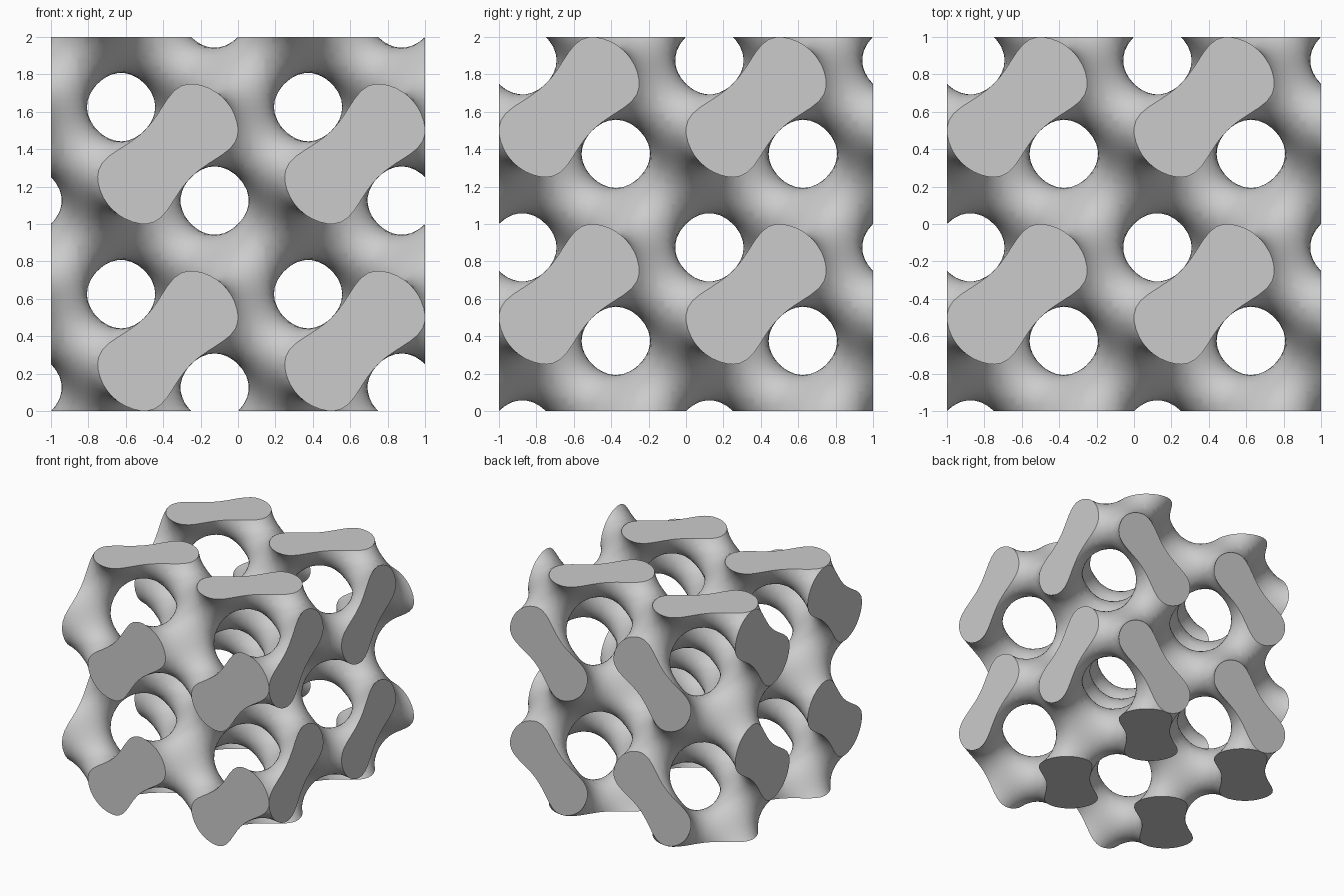
import bpy
import bmesh
from itertools import product
from math import sin, cos, tau
from mathutils import Vector

old = bpy.data.objects.get("Cube")
if old:
    bpy.data.objects.remove(old)

LEVEL = 0.5      # solid where the field exceeds this
CELLS = 27       # sampling cells per period
STEP = 1 / CELLS
COUNT = 2 * CELLS + 4
START = Vector((-1, -1, 0)) - Vector((1.63, 1.63, 1.63)) * STEP


def phase(p):
    return [tau * (c - 0.125) for c in p]


def field(p):
    x, y, z = phase(p)
    return sin(y) * cos(x) + sin(x) * cos(z) + sin(z) * cos(y) - LEVEL


def gradient(p):
    x, y, z = phase(p)
    return tau * Vector((cos(x) * cos(z) - sin(y) * sin(x),
                         cos(y) * cos(x) - sin(z) * sin(y),
                         cos(z) * cos(y) - sin(x) * sin(z)))


def grid_point(i, j, k):
    return START + Vector((i, j, k)) * STEP


# Sample the periodic field
inside = {n: field(grid_point(*n)) > 0 for n in product(range(COUNT + 1), repeat=3)}

bm = bmesh.new()
cell_verts = {}


def cell_vert(cell):
    """Vertex of a grid cell, pulled onto the surface."""
    if cell not in cell_verts:
        p = grid_point(*cell) + Vector((0.5, 0.5, 0.5)) * STEP
        for _ in range(4):
            g = gradient(p)
            p -= g * (field(p) / max(g.length_squared, 1))
        cell_verts[cell] = bm.verts.new(p)
    return cell_verts[cell]


# One quad around every grid edge that crosses the surface
for node in product(range(1, COUNT), repeat=3):
    for axis in range(3):
        end = list(node)
        end[axis] += 1
        if inside[node] == inside[tuple(end)]:
            continue
        u, v = (axis + 1) % 3, (axis + 2) % 3
        ring = []
        for du, dv in ((1, 1), (0, 1), (0, 0), (1, 0)):
            cell = list(node)
            cell[u] -= du
            cell[v] -= dv
            ring.append(cell_vert(tuple(cell)))
        if not inside[node]:
            ring.reverse()
        bm.faces.new(ring)

# Trim to the cube and close each cut with flat caps
SIDES = [(Vector((s if a == 0 else 0, s if a == 1 else 0, s if a == 2 else 0)), s)
         for a in range(3) for s in (-1, 1)]
CENTRE = Vector((0, 0, 1))
for normal, _ in SIDES:
    cut = bmesh.ops.bisect_plane(bm, geom=bm.verts[:] + bm.edges[:] + bm.faces[:],
                                 dist=1e-6, plane_co=CENTRE + normal,
                                 plane_no=normal, clear_outer=True)
    rim = [e for e in cut["geom_cut"]
           if isinstance(e, bmesh.types.BMEdge) and e.is_boundary]
    bmesh.ops.holes_fill(bm, edges=rim, sides=0)
bmesh.ops.recalc_face_normals(bm, faces=bm.faces[:])


def is_cap(face):
    return any(all(abs((v.co - CENTRE).dot(n) - 1) < 1e-4 for v in face.verts)
               for n, _ in SIDES)


# Smooth walls, flat caps with crisp rims
for f in bm.faces:
    f.smooth = not is_cap(f)
for e in bm.edges:
    e.smooth = all(f.smooth for f in e.link_faces)

mesh = bpy.data.meshes.new("gyroid_lattice")
bm.to_mesh(mesh)
bm.free()
lattice = bpy.data.objects.new("gyroid_lattice", mesh)
bpy.context.collection.objects.link(lattice)

# Plain grey
grey = bpy.data.materials.new("light_grey")
grey.use_nodes = True
colour = (0.6, 0.6, 0.6, 1)
grey.diffuse_color = colour
grey.node_tree.nodes["Principled BSDF"].inputs["Base Color"].default_value = colour
mesh.materials.append(grey)
